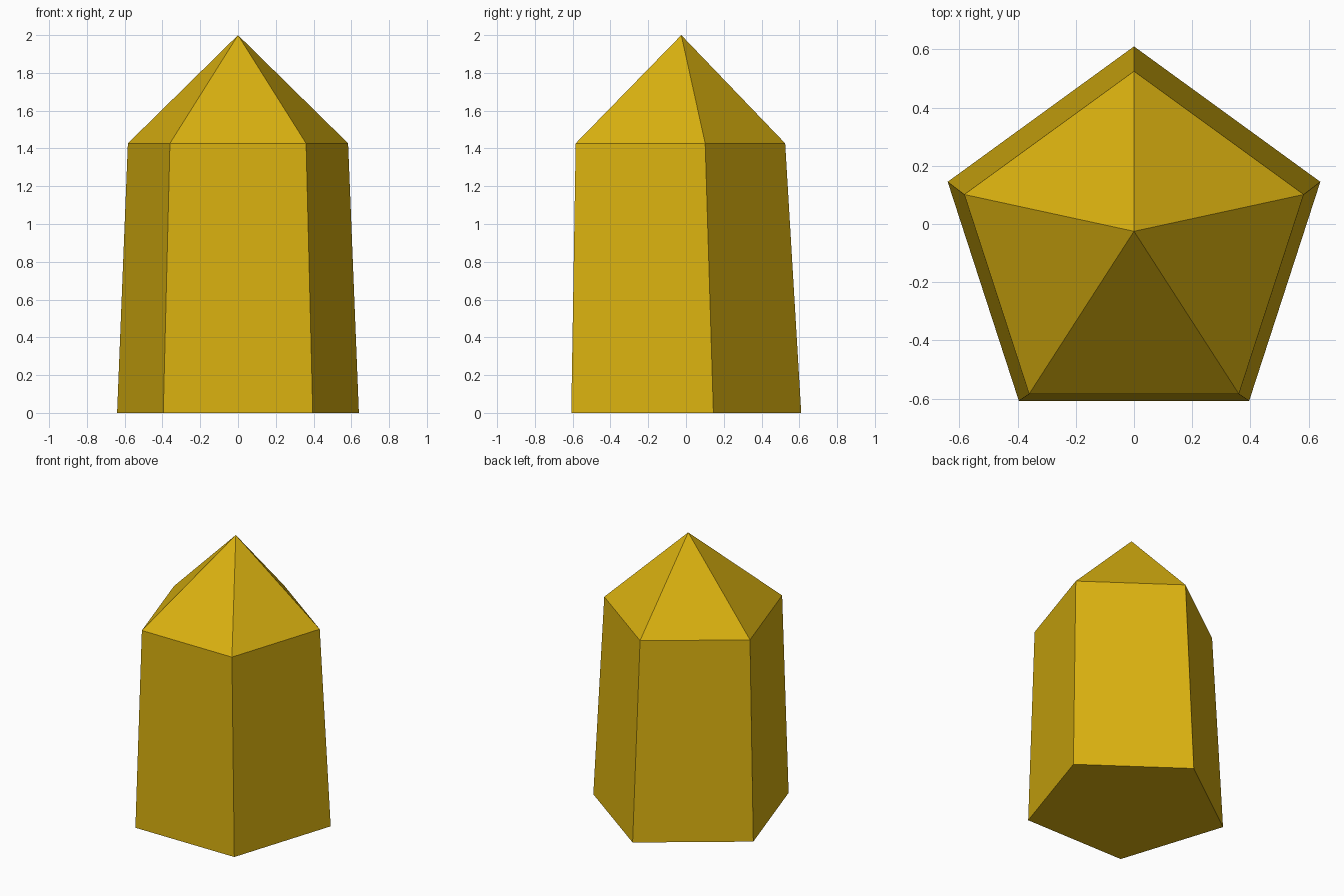
import bpy
import bmesh
from math import sin, cos, tau

SIDES = 5

cube = bpy.data.objects.get("Cube")
if cube:
    bpy.data.objects.remove(cube, do_unlink=True)

# Single golden material
gold = bpy.data.materials.new("golden_yellow")
gold.use_nodes = True
colour = (0.70, 0.44, 0.005, 1)
gold.diffuse_color = colour
gold.node_tree.nodes["Principled BSDF"].inputs["Base Color"].default_value = colour


def ring(bm, radius, y, z):
    """Regular pentagon with one corner pointing to the back."""
    angles = [tau * i / SIDES for i in range(SIDES)]
    return [bm.verts.new((-radius * sin(a), y + radius * cos(a), z)) for a in angles]


# Tapered crystal shaft with a slightly off-centre pointed tip
bm = bmesh.new()
base = ring(bm, 0.673, -0.063, 0)
shoulder = ring(bm, 0.613, -0.088, 1.427)
apex = bm.verts.new((0, -0.025, 2))

bm.faces.new(base[::-1])
for i in range(SIDES):
    j = (i + 1) % SIDES
    bm.faces.new((base[i], base[j], shoulder[j], shoulder[i]))
    bm.faces.new((shoulder[i], shoulder[j], apex))
bmesh.ops.recalc_face_normals(bm, faces=bm.faces)

mesh = bpy.data.meshes.new("crystal")
bm.to_mesh(mesh)
bm.free()
mesh.materials.append(gold)
bpy.context.collection.objects.link(bpy.data.objects.new("crystal", mesh))
